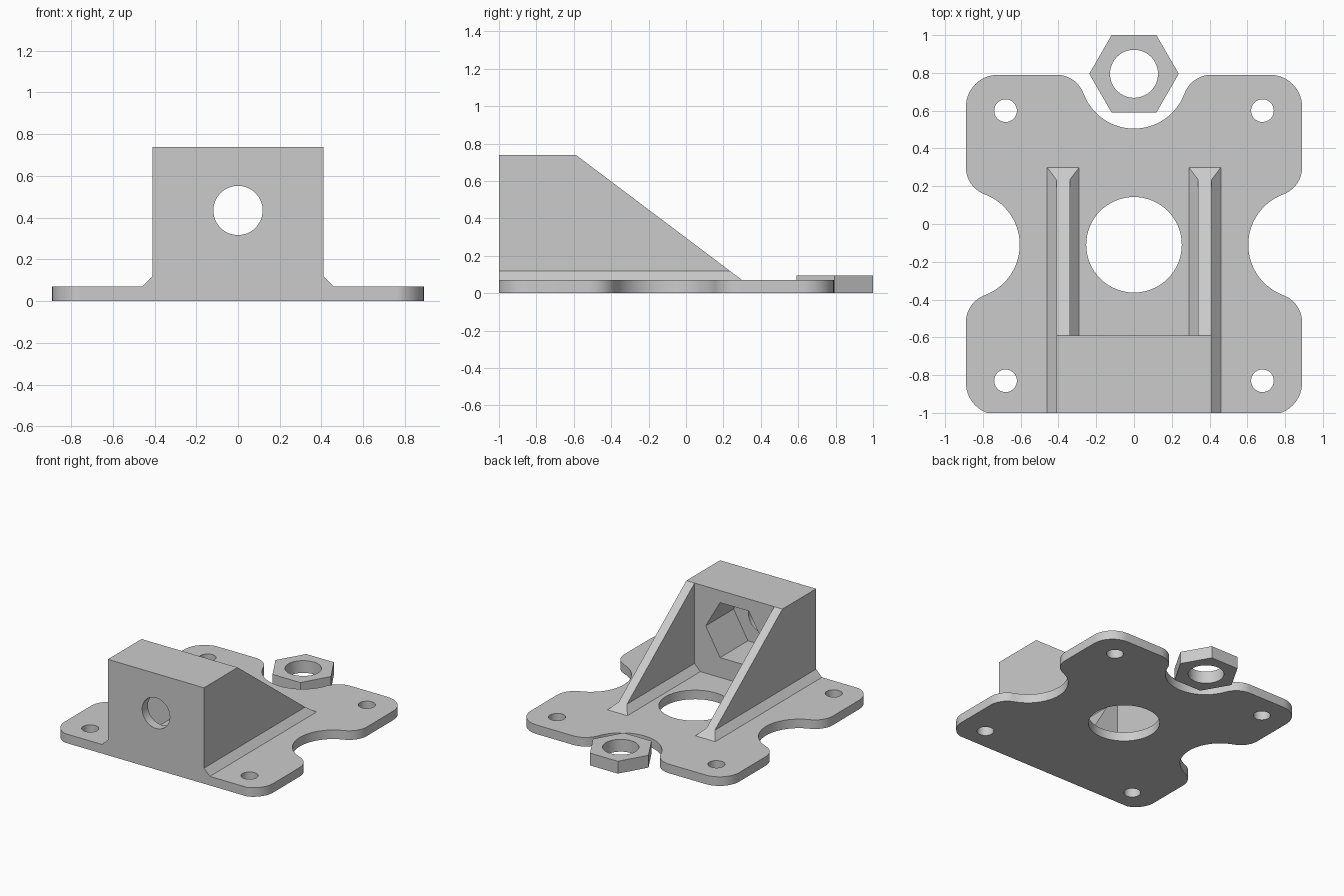
import bpy, bmesh, math
from mathutils import Vector

default = bpy.data.objects.get("Cube")
if default:
    bpy.data.objects.remove(default, do_unlink=True)

grey = bpy.data.materials.new("plain grey")
grey.use_nodes = True
colour = (0.6, 0.6, 0.6, 1)
grey.diffuse_color = colour
grey.node_tree.nodes["Principled BSDF"].inputs["Base Color"].default_value = colour


def prism(name, points, axis, low, high):
    """Extrude a 2D profile along x, y or z; profile axes are the other two in order."""
    place = {"x": lambda a, b, d: (d, a, b),
             "y": lambda a, b, d: (a, d, b),
             "z": lambda a, b, d: (a, b, d)}[axis]
    bm = bmesh.new()
    face = bm.faces.new([bm.verts.new(place(a, b, low)) for a, b in points])
    new = bmesh.ops.extrude_face_region(bm, geom=[face])["geom"]
    shift = Vector(place(0, 0, high - low))
    bmesh.ops.translate(bm, vec=shift, verts=[v for v in new if isinstance(v, bmesh.types.BMVert)])
    bmesh.ops.recalc_face_normals(bm, faces=bm.faces)
    mesh = bpy.data.meshes.new(name)
    bm.to_mesh(mesh)
    bm.free()
    mesh.materials.append(grey)
    obj = bpy.data.objects.new(name, mesh)
    bpy.context.collection.objects.link(obj)
    return obj


def arc(cx, cy, r, start, end, steps=14):
    angles = [start + (end - start) * i / steps for i in range(steps + 1)]
    return [(cx + r * math.cos(t), cy + r * math.sin(t)) for t in angles]


def ring(cx, cy, r, sides=64):
    return arc(cx, cy, r, 0, math.tau, sides)[:-1]


def combine(target, tool, operation):
    mod = target.modifiers.new(operation, "BOOLEAN")
    mod.operation, mod.solver, mod.object = operation, "EXACT", tool
    bpy.ops.object.select_all(action="DESELECT")
    bpy.context.view_layer.objects.active = target
    target.select_set(True)
    bpy.ops.object.modifier_apply(modifier=mod.name)
    bpy.data.objects.remove(tool, do_unlink=True)


def smooth(obj):
    bpy.ops.object.select_all(action="DESELECT")
    bpy.context.view_layer.objects.active = obj
    obj.select_set(True)
    bpy.ops.object.shade_smooth_by_angle(angle=math.radians(30))


# Plate outline: rounded corners, with filleted round notches on sides and back
MID, W, H = -0.11, 0.89, 0.9
CORNER, NOTCH, FILLET = 0.17, 0.285, 0.153
reach = math.sqrt((NOTCH + FILLET) ** 2 - FILLET ** 2)
lean = math.atan2(FILLET, reach)
quarter_turn = math.pi / 2
side = (arc(W, 0, NOTCH, math.pi, quarter_turn + lean)
        + arc(W - FILLET, reach, FILLET, lean - quarter_turn, 0)
        + arc(W - CORNER, H - CORNER, CORNER, 0, quarter_turn))
back = (arc(reach, H - FILLET, FILLET, quarter_turn, math.pi - lean)
        + arc(0, H, NOTCH, -lean, -quarter_turn))


def tidy(points):
    kept = []
    for p in points:
        if not kept or (Vector(p) - Vector(kept[-1])).length > 1e-4:
            kept.append(p)
    return kept


upper = tidy(side + back)
lower = [(x, -y) for x, y in side[1:]]
right_half = tidy(lower[::-1] + upper)
left_half = [(-x, y) for x, y in right_half[-2::-1]]
outline = [(x, max(y + MID, -1)) for x, y in right_half + left_half]
bracket = prism("mounting_bracket", outline, "z", 0, 0.07)

# Upright block with chamfered feet, hollowed into two sloping ribs
half = [(0.51, 0.02), (0.41, 0.12), (0.41, 0.74)]
upright = prism("upright", half + [(-x, z) for x, z in half[::-1]], "y", -1, 0.5)
half = [(0.19, -0.03), (0.34, 0.12), (0.34, 1)]
combine(upright, prism("channel", half + [(-x, z) for x, z in half[::-1]], "y", -0.59, 1),
        "DIFFERENCE")
slope = [(-0.603, 0.75), (0.433, -0.03), (1, -0.03), (1, 1), (-0.603, 1)]
combine(upright, prism("slope", slope, "x", -1, 1), "DIFFERENCE")
# The chamfer foot is trimmed inside the plate so only its visible part remains
combine(bracket, upright, "UNION")

# Large middle hole and four screw holes
combine(bracket, prism("middle_hole", ring(0, MID, 0.253), "z", -0.1, 0.3), "DIFFERENCE")
for x in (-0.68, 0.68):
    for y in (-0.83, 0.60):
        combine(bracket, prism("screw_hole", ring(x, y, 0.06, 40), "z", -0.1, 0.3), "DIFFERENCE")

# Hexagonal nut pocket and bolt hole through the upright
combine(bracket, prism("nut_pocket", ring(0, 0.435, 0.245, 6), "y", -0.93, -0.5), "DIFFERENCE")
combine(bracket, prism("bolt_hole", ring(0, 0.435, 0.118), "y", -1.2, -0.8), "DIFFERENCE")
smooth(bracket)

# Loose hexagonal nut behind the plate
nut = prism("hex_nut", ring(0, 0.795, 0.237, 6), "z", 0, 0.095)
combine(nut, prism("nut_hole", ring(0, 0.795, 0.127), "z", -0.1, 0.3), "DIFFERENCE")
smooth(nut)
